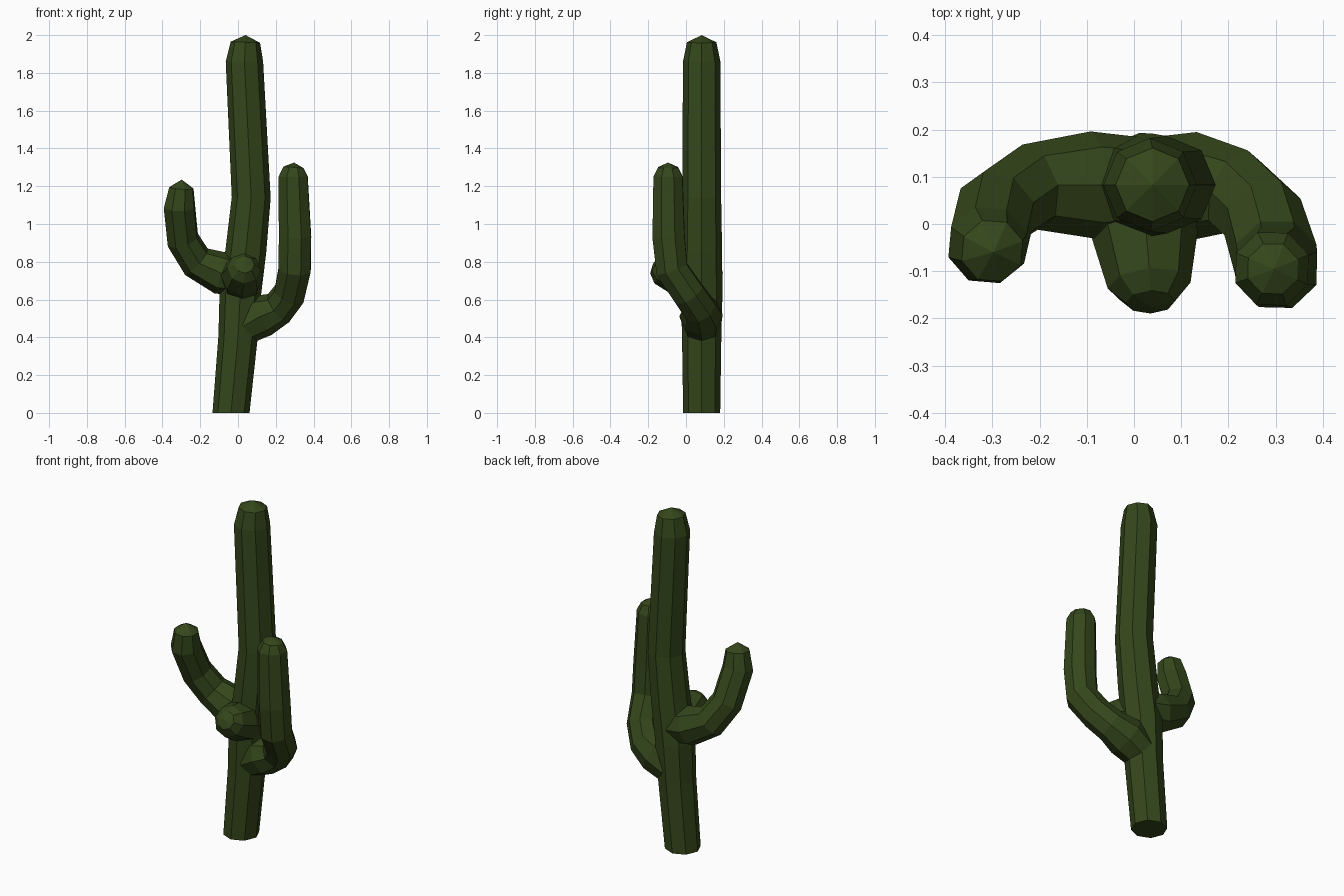
import bpy, bmesh, math
from mathutils import Vector, Quaternion

if "Cube" in bpy.data.objects:
    bpy.data.objects.remove(bpy.data.objects["Cube"])

SIDES = 8
green = bpy.data.materials.new("cactus_green")
green.diffuse_color = (0.035, 0.062, 0.011, 1)
green.use_nodes = True
green.node_tree.nodes["Principled BSDF"].inputs["Base Color"].default_value = green.diffuse_color


def tube(name, path, ref, start_dir=None):
    """Sweep an octagon along (x, y, z, radius) points; radius 0 closes to a tip."""
    pts = [Vector(p[:3]) for p in path]
    bm = bmesh.new()
    rings, prev, u = [], None, Vector(ref)
    for i, p in enumerate(pts):
        a, b = pts[max(i - 1, 0)], pts[min(i + 1, len(pts) - 1)]
        d1, d2 = (p - a).normalized(), (b - p).normalized()
        t = (d1 + d2).normalized()
        if i == 0 and start_dir:
            t = Vector(start_dir)
        if prev:
            u = prev.rotation_difference(t) @ u
        u = (u - t * u.dot(t)).normalized()
        prev = t
        r = path[i][3]
        rings.append([bm.verts.new(p + Quaternion(t, 2 * math.pi * k / SIDES) @ u * r)
                      for k in range(SIDES)])
    for lo, hi in zip(rings, rings[1:]):
        for k in range(SIDES):
            j = (k + 1) % SIDES
            bm.faces.new((lo[k], lo[j], hi[j], hi[k]))
    bm.faces.new(rings[0][::-1])
    bmesh.ops.remove_doubles(bm, verts=bm.verts, dist=1e-5)
    bmesh.ops.recalc_face_normals(bm, faces=bm.faces)
    me = bpy.data.meshes.new(name)
    bm.to_mesh(me)
    bm.free()
    me.materials.append(green)
    ob = bpy.data.objects.new(name, me)
    bpy.context.collection.objects.link(ob)
    return ob


# Leaning trunk with domed tip
trunk = tube("cactus", [
    (-0.037, 0.083, 0.00, 0.098), (0.00, 0.083, 0.40, 0.104),
    (0.012, 0.083, 0.63, 0.110), (0.042, 0.083, 0.86, 0.108),
    (0.070, 0.083, 1.14, 0.103), (0.034, 0.083, 1.86, 0.099),
    (0.039, 0.083, 1.962, 0.078), (0.040, 0.083, 2.0, 0)], (1, 0, 0), (0, 0, 1))

# Tall right arm, curving forward
right_arm = tube("right_arm", [
    (0.03, 0.083, 0.46, 0.10), (0.125, 0.08, 0.515, 0.115),
    (0.215, 0.068, 0.555, 0.093), (0.272, 0.015, 0.63, 0.09),
    (0.300, -0.075, 0.76, 0.092), (0.302, -0.092, 0.93, 0.092),
    (0.292, -0.095, 1.25, 0.083), (0.294, -0.095, 1.30, 0.057),
    (0.297, -0.095, 1.325, 0)], (0, 1, 0))

# Short left arm, curving forward
left_arm = tube("left_arm", [
    (0.02, 0.083, 0.72, 0.10), (-0.09, 0.083, 0.74, 0.113),
    (-0.220, 0.078, 0.80, 0.092), (-0.292, 0.03, 0.915, 0.088),
    (-0.310, -0.045, 1.09, 0.087), (-0.300, -0.057, 1.19, 0.068),
    (-0.298, -0.06, 1.235, 0)], (0, 1, 0))

# Stubby front bud
bud = tube("front_bud", [
    (0.02, 0.083, 0.67, 0.10), (0.022, -0.02, 0.725, 0.113),
    (0.032, -0.13, 0.765, 0.088), (0.035, -0.165, 0.785, 0.052),
    (0.035, -0.175, 0.79, 0)], (1, 0, 0))

# Fuse the branches into the trunk
bpy.context.view_layer.objects.active = trunk
for part in (right_arm, left_arm, bud):
    mod = trunk.modifiers.new("fuse", 'BOOLEAN')
    mod.operation = 'UNION'
    mod.solver = 'EXACT'
    mod.object = part
    bpy.ops.object.modifier_apply(modifier=mod.name)
    bpy.data.objects.remove(part)
